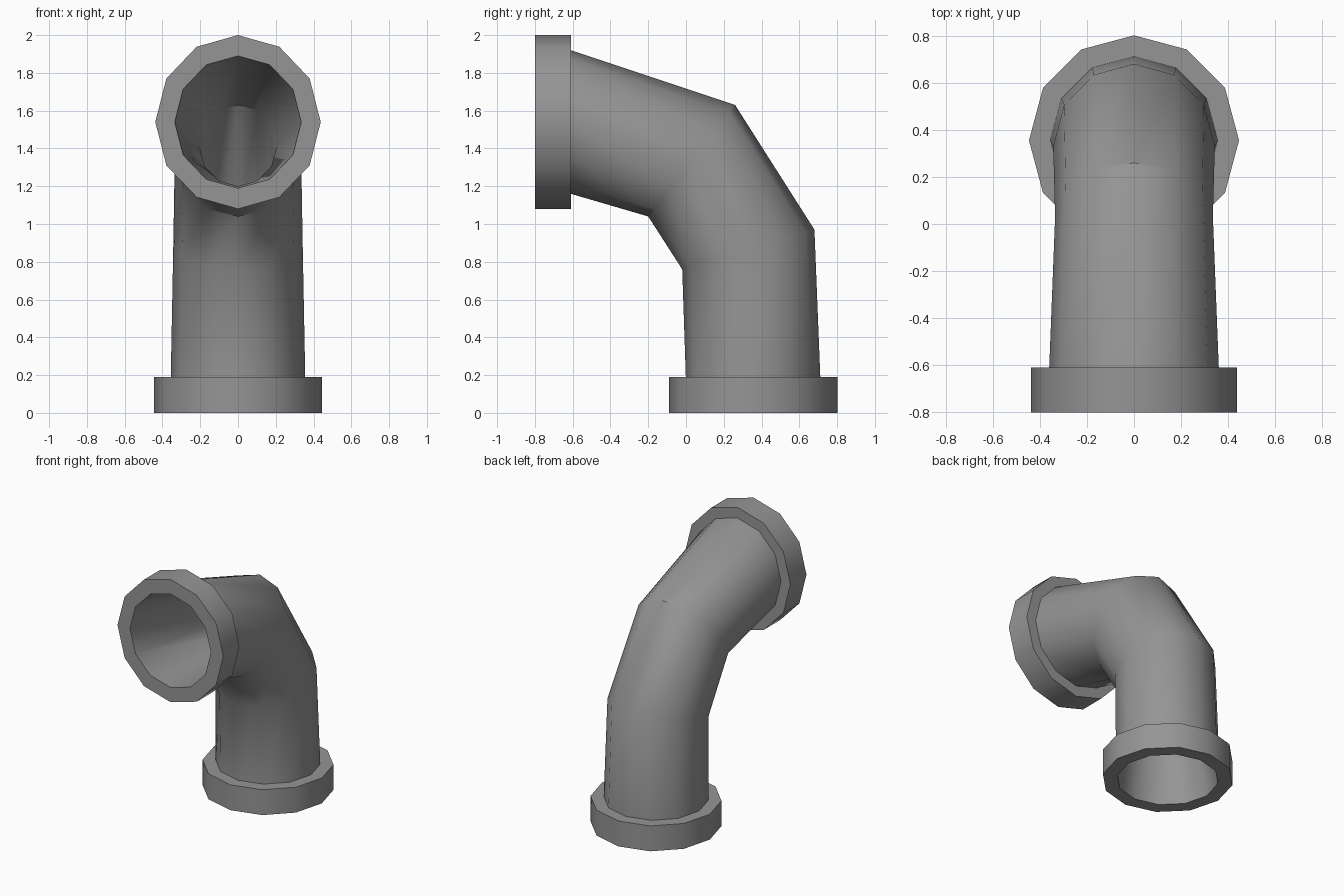
import bpy
import bmesh
from math import sin, cos, pi, radians
from mathutils import Vector

SIDES = 12

cube = bpy.data.objects.get("Cube")
if cube:
    bpy.data.objects.remove(cube)

grey = bpy.data.materials.new("plain grey")
grey.use_nodes = True
grey.diffuse_color = (0.3, 0.3, 0.3, 1)
grey.node_tree.nodes["Principled BSDF"].inputs["Base Color"].default_value = (0.3, 0.3, 0.3, 1)


def section(half_width, outer, inner):
    """Cross-section between two (y, z) points: outside and inside of the bend."""
    a, b = Vector((0, *outer)), Vector((0, *inner))
    mid, half = (a + b) / 2, (a - b) / 2
    side = Vector((half_width, 0, 0))
    return [mid + half * cos(2 * pi * i / SIDES) + side * sin(2 * pi * i / SIDES)
            for i in range(SIDES)]


def closed_sweep(name, sections):
    """Skin the sections in order and join the last one to the first."""
    bm = bmesh.new()
    rings = [[bm.verts.new(p) for p in s] for s in sections]
    for k, ring in enumerate(rings):
        after = rings[(k + 1) % len(rings)]
        for i in range(SIDES):
            j = (i + 1) % SIDES
            bm.faces.new((ring[i], ring[j], after[j], after[i]))
    bmesh.ops.recalc_face_normals(bm, faces=bm.faces)
    mesh = bpy.data.meshes.new(name)
    bm.to_mesh(mesh)
    bm.free()
    mesh.materials.append(grey)
    obj = bpy.data.objects.new(name, mesh)
    bpy.context.collection.objects.link(obj)
    bpy.ops.object.select_all(action='DESELECT')
    obj.select_set(True)
    bpy.context.view_layer.objects.active = obj
    bpy.ops.object.shade_smooth_by_angle(angle=radians(32))


def mouth_ring(y, width, height):
    return section(width, (y, 1.54 + height), (y, 1.54 - height))


def base_ring(z, radius):
    return section(radius, (0.355 + radius, z), (0.355 - radius, z))


# Bent pipe: outer wall down to the base, then the narrowing bore back up
closed_sweep("bent_pipe", [
    mouth_ring(-0.79, 0.37, 0.39),
    mouth_ring(-0.61, 0.36, 0.38),
    section(0.335, (0.26, 1.63), (-0.2, 1.04)),
    section(0.343, (0.68, 0.97), (-0.02, 0.76)),
    base_ring(0.19, 0.356),
    base_ring(0.01, 0.36),
    base_ring(0.0, 0.345),
    section(0.22, (0.56, 0.96), (0.12, 0.83)),
    section(0.205, (0.12, 1.63), (0.08, 1.2)),
    mouth_ring(-0.8, 0.335, 0.35),
])

# Flange around the front mouth
closed_sweep("mouth_flange", [
    mouth_ring(-0.8, 0.335, 0.35), mouth_ring(-0.8, 0.438, 0.46),
    mouth_ring(-0.61, 0.438, 0.46), mouth_ring(-0.61, 0.335, 0.35),
])

# Flange around the base
closed_sweep("base_flange", [
    base_ring(0.0, 0.345), base_ring(0.0, 0.446),
    base_ring(0.19, 0.446), base_ring(0.19, 0.345),
])
